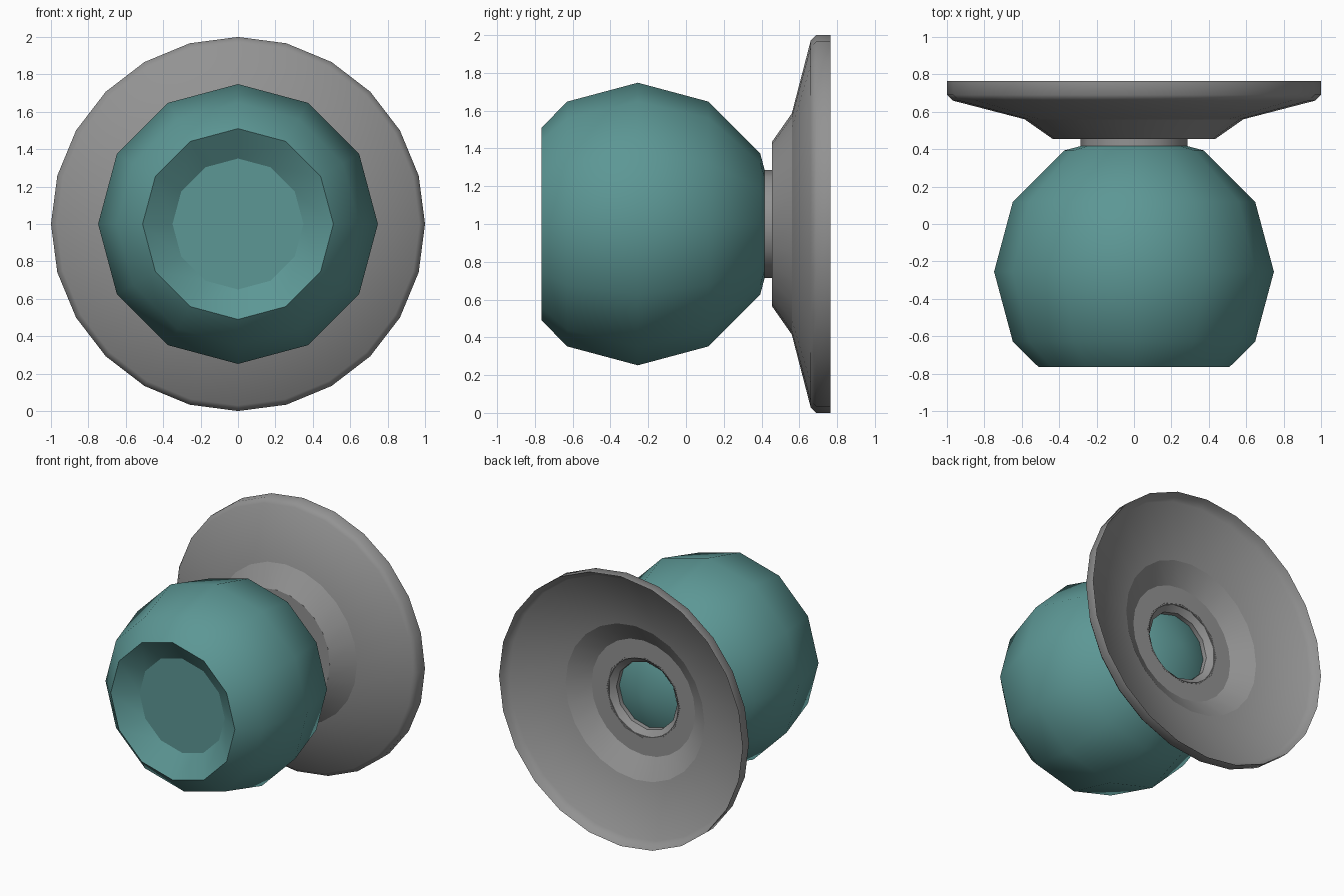
import bpy, bmesh
from math import sin, cos, pi

if "Cube" in bpy.data.objects:
    bpy.data.objects.remove(bpy.data.objects["Cube"])


def lathe(name, profile, sides, mat, sharp=(), closed=False):
    """Revolve (radius, y) points around the horizontal axis at z = 1; rings in `sharp` stay hard."""
    bm = bmesh.new()
    rings = []
    for r, y in profile:
        rings.append([bm.verts.new((r * cos(2 * pi * i / sides), y, 1 + r * sin(2 * pi * i / sides)))
                      for i in range(sides)])
    pairs = list(zip(rings, rings[1:]))
    if closed:
        pairs.append((rings[-1], rings[0]))
    for a, b in pairs:
        for i in range(sides):
            j = (i + 1) % sides
            bm.faces.new((a[i], a[j], b[j], b[i])).smooth = True
    for k in sharp:
        for i in range(sides):
            bm.edges.get((rings[k][i], rings[k][(i + 1) % sides])).smooth = False
    bmesh.ops.remove_doubles(bm, verts=bm.verts, dist=1e-5)
    bmesh.ops.recalc_face_normals(bm, faces=bm.faces)
    mesh = bpy.data.meshes.new(name)
    bm.to_mesh(mesh)
    bm.free()
    mesh.materials.append(mat)
    obj = bpy.data.objects.new(name, mesh)
    bpy.context.collection.objects.link(obj)
    return obj


def paint(name, *rgb):
    mat = bpy.data.materials.new(name)
    mat.diffuse_color = (*rgb, 1)
    mat.use_nodes = True
    mat.node_tree.nodes["Principled BSDF"].inputs["Base Color"].default_value = mat.diffuse_color
    return mat


teal = paint("teal", 0.108, 0.31, 0.30)
grey = paint("dark_grey", 0.29, 0.29, 0.29)

# Ball knob: sphere cut flat at the front, with a shallow tapered recess
R, C = 0.748, -0.255
ball = [(R * sin(k * pi / 6), C + R * cos(k * pi / 6)) for k in range(5)]
ball += [(0.51, -0.765), (0.35, -0.655), (0, -0.655)]
lathe("ball_knob", ball, 12, teal, sharp=(5, 6))

# Short hollow neck joining ball and plate, with a small rear flange
neck = [(0.287, 0.40), (0.287, 0.47), (0.30, 0.47), (0.30, 0.501), (0.25, 0.46), (0.25, 0.40)]
lathe("neck_ring", neck, 12, grey, sharp=range(6), closed=True)

# Dished back plate: front skin with rounded lip, then hollow rear skin
plate = [(0.287, 0.455), (0.435, 0.455), (0.585, 0.56), (0.97, 0.66), (1.0, 0.69), (1.0, 0.765),
         (0.985, 0.73), (0.955, 0.70), (0.57, 0.598), (0.425, 0.50), (0.287, 0.50)]
lathe("back_plate", plate, 24, grey, sharp=(0, 1, 2, 5, 8, 9, 10), closed=True)
